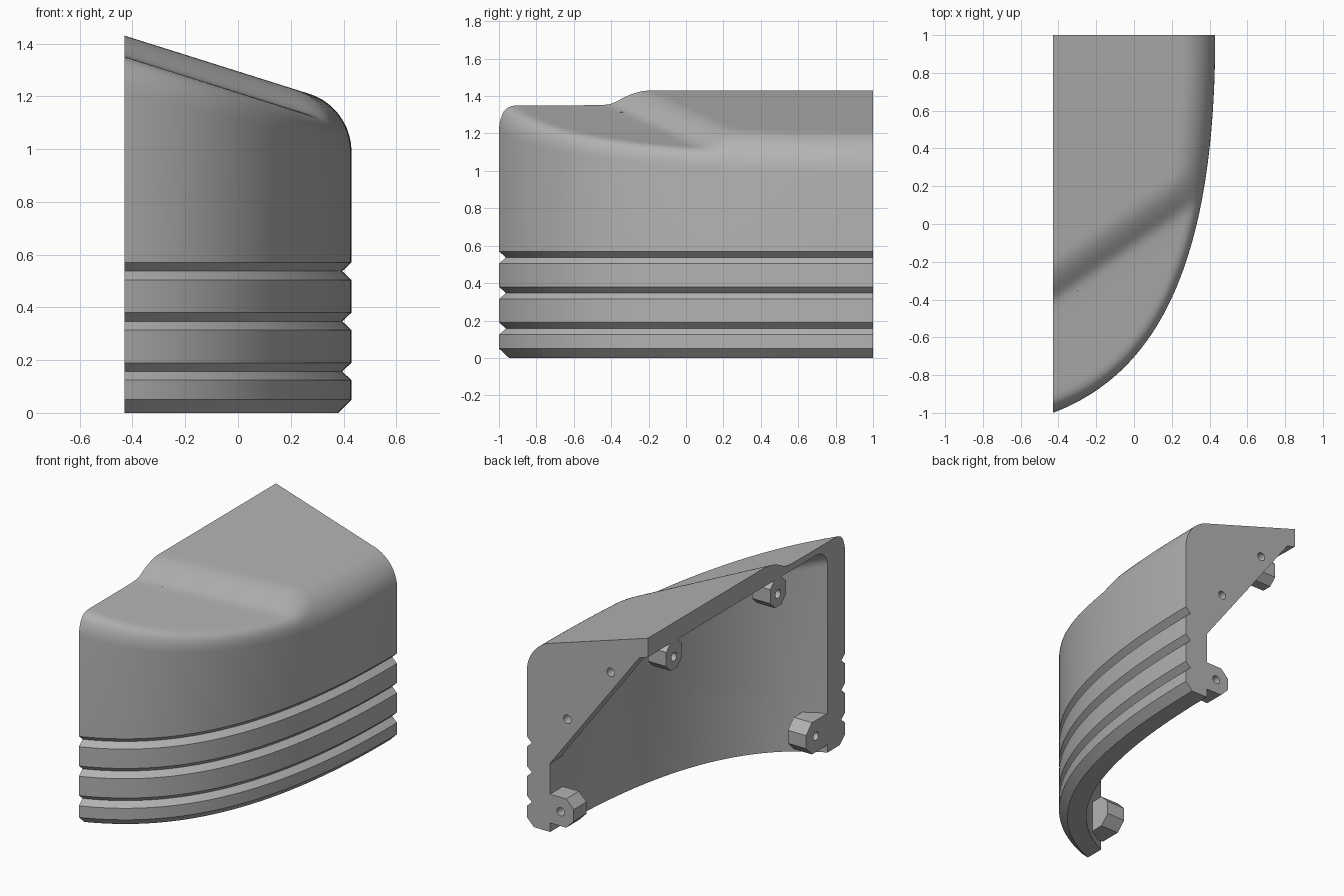
import bpy, bmesh, math
from mathutils import Vector

cube = bpy.data.objects.get("Cube")
if cube:
    bpy.data.objects.remove(cube, do_unlink=True)

grey = bpy.data.materials.new("neutral_grey")
grey.use_nodes = True
grey.diffuse_color = (0.45, 0.45, 0.45, 1)
grey.node_tree.nodes["Principled BSDF"].inputs["Base Color"].default_value = (0.45, 0.45, 0.45, 1)

EDGE = -0.43          # x of the straight open side
SLOPE = 0.315         # fall of the roof across x
UP = Vector((SLOPE, 0, 1)).normalized()
WALL, ROOF, PLATE = 0.165, 0.12, 0.1


def make(name, bm):
    bmesh.ops.recalc_face_normals(bm, faces=bm.faces)
    mesh = bpy.data.meshes.new(name)
    bm.to_mesh(mesh)
    bm.free()
    mesh.materials.append(grey)
    obj = bpy.data.objects.new(name, mesh)
    bpy.context.collection.objects.link(obj)
    return obj


def roof(x):
    return 1.43 - SLOPE * (x - EDGE)


def plan(t):
    """Point and outward normal on the curved outline."""
    a, b, c, d = (Vector(p) for p in ((EDGE, -1), (0.1, -0.8), (0.43, -0.25), (0.43, 1)))
    s = 1 - t
    p = a * s**3 + b * 3 * s * s * t + c * 3 * s * t * t + d * t**3
    tan = (b - a) * s * s + (c - b) * 2 * s * t + (d - c) * t * t
    return p.to_3d(), Vector((tan.y, -tan.x, 0)).normalized()


def step_limit(p):
    """Lower the front of the roof behind a slanting soft step."""
    u = p.y + 0.4 - 0.684 * (p.x - EDGE)
    lim = roof(p.x) - 0.08 + 0.3 * (u + math.hypot(u, 0.03))
    k = 0.05
    blend = max(k - abs(lim - p.z), 0) ** 2 / (4 * k)
    return min(lim, p.z) - blend


def cut(bm, co, no):
    """Trim a closed mesh with a plane and cap it."""
    geom = bm.verts[:] + bm.edges[:] + bm.faces[:]
    bmesh.ops.bisect_plane(bm, geom=geom, plane_co=co, plane_no=no, clear_outer=True)
    bmesh.ops.holes_fill(bm, edges=[e for e in bm.edges if e.is_boundary], sides=0)


def solid(rows, inset, drop, radius, stepped, columns=96, arc=16, across=44):
    """Closed body: wall rows, rolling-ball roof edge, sloping roof."""
    bm = bmesh.new()
    loops = []
    for i in range(columns + 1):
        p, n = plan(-0.02 + 1.02 * i / columns)
        p = p - n * inset
        pts = [p - n * depth + Vector((0, 0, z)) for z, depth in rows]
        c = p - n * radius
        c.z = roof(c.x) - drop - radius / UP.z
        angle = n.angle(UP)
        for j in range(arc + 1):
            f = j / arc
            d = (n * math.sin((1 - f) * angle) + UP * math.sin(f * angle)) / math.sin(angle)
            pts.append(c + d * radius)
        end = pts[-1].copy()
        for j in range(1, across + 1):
            x = end.x + (-0.7 - end.x) * j / across
            pts.append(Vector((x, end.y, roof(x) - drop)))
        if stepped:
            for q in pts[len(rows):]:
                q.z = step_limit(q)
        pts.append(Vector((-0.7, end.y, rows[0][0])))
        loops.append([bm.verts.new(q) for q in pts])
    m = len(loops[0])
    for a, b in zip(loops, loops[1:]):
        for j in range(m):
            k = (j + 1) % m
            bm.faces.new((a[j], b[j], b[k], a[k]))
    bm.faces.new(loops[0])
    bm.faces.new(loops[-1])
    return bm


def prism(name, outline, offset):
    bm = bmesh.new()
    face = bm.faces.new([bm.verts.new(p) for p in outline])
    res = bmesh.ops.extrude_face_region(bm, geom=[face])
    moved = [v for v in res["geom"] if isinstance(v, bmesh.types.BMVert)]
    bmesh.ops.translate(bm, verts=moved, vec=offset)
    return make(name, bm)


def ring(center, axis, radius, count, pull=Vector((0, 0, 0))):
    """Polygon around an axis; vertices facing the pull direction are shifted by it."""
    side = axis.cross(Vector((0, 0, 1)))
    out = []
    for i in range(count):
        a = math.tau * (i + 0.5) / count
        d = side * math.cos(a) + Vector((0, 0, math.sin(a)))
        out.append(center + d * radius + (pull if d.dot(pull) > 0 else Vector((0, 0, 0))))
    return out


def subtract(obj, cutter):
    cutter.hide_render = True
    mod = obj.modifiers.new("cut", 'BOOLEAN')
    mod.operation, mod.solver, mod.object = 'DIFFERENCE', 'EXACT', cutter
    bpy.context.view_layer.objects.active = obj
    bpy.ops.object.modifier_apply(modifier=mod.name)
    bpy.data.objects.remove(cutter, do_unlink=True)


def hole(obj, center, axis, depth):
    start = center - axis * 0.05
    subtract(obj, prism("hole_cutter", ring(start, axis, 0.027, 20), axis * (depth + 0.05)))


# Outer body with bottom chamfer and three V grooves
rows = [(0, 0.05), (0.05, 0)]
for z in (0.157, 0.347, 0.537):
    rows += [(z - 0.033, 0), (z, 0.035), (z + 0.033, 0)]
bm = solid(rows, 0, 0, 0.23, True)
cut(bm, (EDGE, 0, 0), (-1, 0, 0))
shell = make("curved_shell", bm)

# Hollow inside, leaving an end plate at the back
bm = solid([(-0.1, 0)], WALL, ROOF, 0.12, False, 64, 10, 4)
cut(bm, (0, 1 - PLATE, 0), (0, 1, 0))
subtract(shell, make("cavity_cutter", bm))

# Diagonal opening in the end plate
outline = [(0.265, -0.1), (0.265, 0.44), (-0.37, 1.29), (-0.7, 1.39), (-0.7, -0.1)]
subtract(shell, prism("opening_cutter", [(x, 0.85, z) for x, z in outline], (0, 0.3, 0)))

# Pin holes through the end plate
IN_Y, IN_X = Vector((0, -1, 0)), Vector((1, 0, 0))
for x, z in ((-0.165, 1.14), (0.143, 0.757)):
    hole(shell, Vector((x, 1, z)), IN_Y, 0.08)

# Joining bosses: name, centre, axis, radius, pull toward the shell
bosses = [
    ("roof_boss_back", (EDGE, 0.736, 1.21), IN_X, 0.085, (0, 0, 0.025)),
    ("roof_boss_front", (EDGE, -0.32, 1.21), IN_X, 0.085, (0, 0, 0.025)),
    ("floor_boss_front", (EDGE, -0.706, 0.15), IN_X, 0.11, (0, -0.06, 0)),
    ("floor_boss_back", (0.19, 1, 0.15), IN_Y, 0.1, (0.06, 0, 0)),
]
parts = [shell]
for name, center, axis, radius, pull in bosses:
    center = Vector(center)
    boss = prism(name, ring(center, axis, radius, 8, Vector(pull)), axis * 0.13)
    hole(boss, center, axis, 0.1)
    parts.append(boss)

# Smooth shading with crisp edges
bpy.ops.object.select_all(action='DESELECT')
for obj in parts:
    obj.select_set(True)
bpy.context.view_layer.objects.active = shell
bpy.ops.object.shade_smooth_by_angle(angle=math.radians(25))
